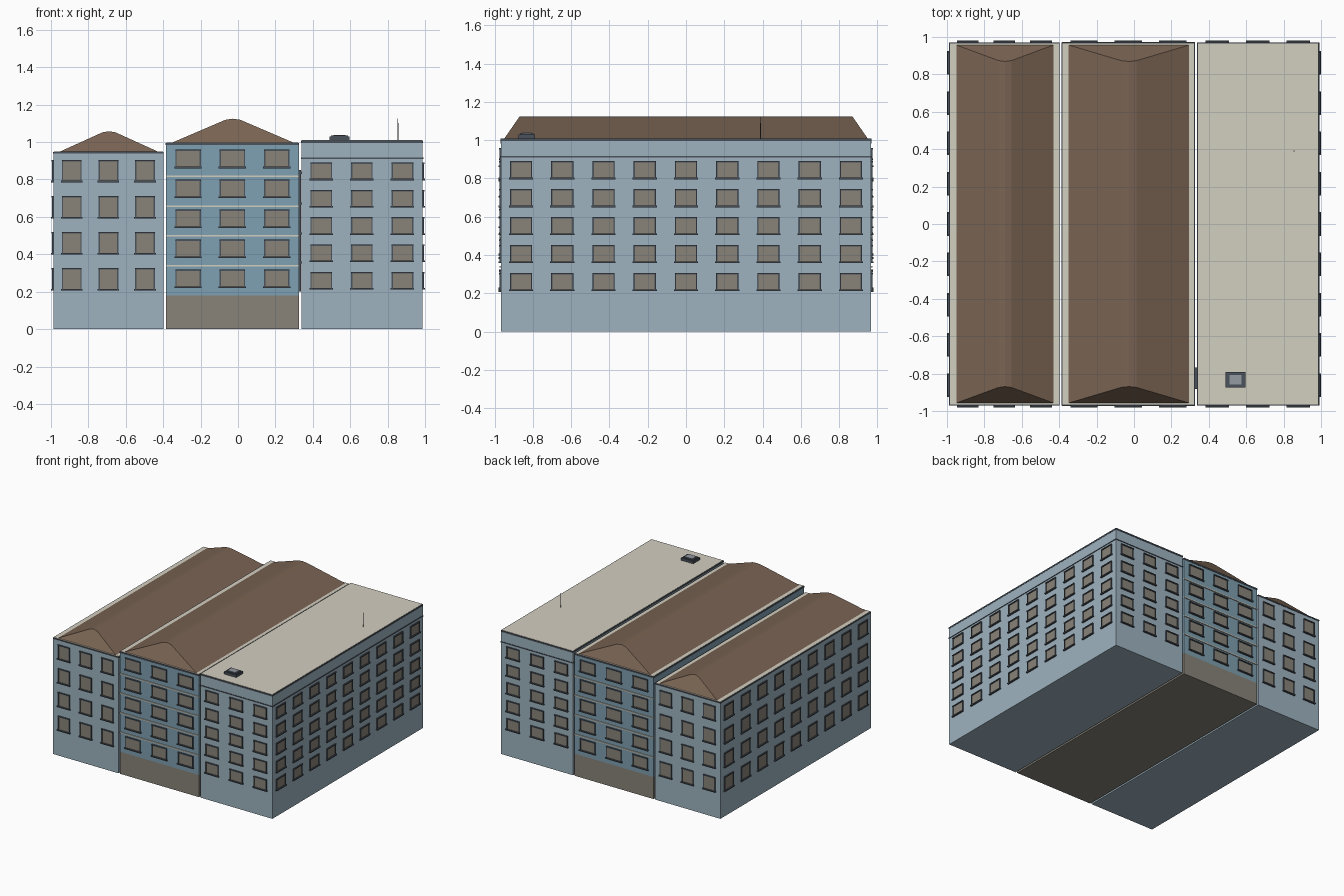
import bpy, bmesh
from mathutils import Matrix, Vector

if "Cube" in bpy.data.objects:
    bpy.data.objects.remove(bpy.data.objects["Cube"])

Y = 0.967  # half depth of every wall


def mat(name, r, g, b):
    m = bpy.data.materials.new(name)
    m.diffuse_color = (r, g, b, 1)
    m.use_nodes = True
    m.node_tree.nodes["Principled BSDF"].inputs["Base Color"].default_value = m.diffuse_color
    return m


BLUE = mat("pale_blue", .34, .45, .53)
TEAL = mat("mid_blue", .21, .35, .44)
ROOF = mat("brown_roof", .19, .125, .085)
CREAM = mat("cream", .65, .62, .53)
GREY = mat("warm_grey", .25, .23, .195)
DARK = mat("dark_slate", .07, .085, .105)
GLASS = mat("skylight_glass", .3, .32, .36)


def box(bm, x, y, z):
    """Add a box from (min, max) ranges."""
    size = [abs(r[1] - r[0]) for r in (x, y, z)]
    mid = Vector([(r[0] + r[1]) / 2 for r in (x, y, z)])
    bmesh.ops.create_cube(bm, size=1, matrix=Matrix.Translation(mid) @ Matrix.Diagonal((*size, 1)))


def finish(bm, name, material):
    bmesh.ops.recalc_face_normals(bm, faces=bm.faces)
    me = bpy.data.meshes.new(name)
    bm.to_mesh(me)
    bm.free()
    me.materials.append(material)
    ob = bpy.data.objects.new(name, me)
    bpy.context.collection.objects.link(ob)
    return ob


def part(name, material, *boxes):
    bm = bmesh.new()
    for b in boxes:
        box(bm, *b)
    return finish(bm, name, material)


def windows(name, facades, rows, h):
    """facades: (axis, wall position, outward sign, window centres, width)."""
    panes, frames = bmesh.new(), bmesh.new()
    for axis, pos, sign, centres, w in facades:
        def add(bm, u0, u1, z0, z1, out):
            u, d = (u0, u1), (pos - sign * .002, pos + sign * out)
            box(bm, *((u, d) if axis == 'y' else (d, u)), (z0, z1))
        for c in centres:
            for z in rows:
                a, b, lo, hi = c - w / 2, c + w / 2, z - h / 2, z + h / 2
                add(panes, a, b, lo, hi, .003)
                add(frames, a - .003, a + .004, lo, hi, .008)           # jambs
                add(frames, b - .004, b + .003, lo, hi, .008)
                add(frames, a - .003, b + .003, hi - .004, hi + .004, .010)  # lintel
                add(frames, a - .008, b + .008, lo - .006, lo + .003, .013)  # sill
    finish(panes, name + "_window_panes", GREY)
    finish(frames, name + "_window_frames", DARK)


def hip_roof(name, x0, x1, z0, z1, flat):
    """Long hipped roof with a softened ridge and steep sloping ends."""
    c = (x0 + x1) / 2
    prof = [(x0, z0), (c - flat, z1 - .006), (c, z1), (c + flat, z1 - .006), (x1, z0)]
    bm = bmesh.new()
    ends = []
    for s in (-1, 1):
        ends.append([bm.verts.new((x, s * (.957 - .088 * (z - z0) / (z1 - z0)), z)) for x, z in prof])
        bm.faces.new(ends[-1])
    for i in range(len(prof)):
        j = (i + 1) % len(prof)
        bm.faces.new((ends[0][i], ends[0][j], ends[1][j], ends[1][i]))
    finish(bm, name, ROOF)


def shell(name, x0, x1, z0, top, material, trim):
    """Walls, dark eaves trim and cream roof deck."""
    part(name + "_walls", material, ((x0, x1), (-Y, Y), (z0, top - trim)))
    part(name + "_eaves_trim", DARK, ((x0 - .002, x1 + .002), (-Y - .003, Y + .003), (top - trim, top - .002)))
    part(name + "_roof_deck", CREAM, ((x0 + .003, x1 - .003), (-Y + .002, Y - .002), (top - .004, top)))


def spread(mid, step, n):
    return [mid + step * (i - (n - 1) / 2) for i in range(n)]


def both(centres, w):
    return [('y', -Y, -1, centres, w), ('y', Y, 1, centres, w)]


SIDE = spread(0, .2155, 9)

# Left building: four storeys, hipped roof
shell("left_building", -.987, -.399, 0, .95, BLUE, .012)
hip_roof("left_roof", -.95, -.43, .95, 1.058, .035)
windows("left", both(spread(-.693, .196, 3), .10) + [('x', -.987, -1, SIDE, .11)],
        spread(.556, .193, 4), .11)

# Middle building: grey ground floor, string courses, taller hipped roof
part("middle_ground_floor", GREY, ((-.385, .325), (-Y, Y), (0, .18)))
shell("middle_building", -.385, .325, .18, .998, TEAL, .014)
hip_roof("middle_roof", -.35, .295, .998, 1.125, .04)
windows("middle", both(spread(-.03, .237, 3), .13), spread(.591, .16, 5), .09)
part("middle_string_courses", CREAM,
     *[((-.386, .326), (s * Y, s * (Y + .007)), (z - .004, z + .004))
       for z in spread(.578, .159, 4) for s in (-1, 1)])

# Right building: flat roof with a cornice
shell("right_building", .34, .987, 0, 1.01, BLUE, .014)
part("right_cornice", DARK, ((.338, .991), (-Y - .004, Y + .004), (.91, .917)))
windows("right", both(spread(.662, .217, 3), .11) + [('x', .987, 1, SIDE, .11)],
        spread(.552, .146, 5), .085)

# Roof fittings
part("skylight_frame", DARK, ((.488, .597), (-.875, -.79), (1.005, 1.03)),
     ((.497, .588), (-.867, -.798), (1.03, 1.036)))
part("skylight_glass", GLASS, ((.51, .575), (-.858, -.807), (1.03, 1.039)))
bm = bmesh.new()
bmesh.ops.create_cone(bm, cap_ends=True, segments=8, radius1=.003, radius2=.0015, depth=.12,
                      matrix=Matrix.Translation((.855, .39, 1.065)))
finish(bm, "antenna", DARK)

# Fire escape in the narrow gap
rails = [((.327, .338), (y, y + .006), (.2, .85)) for y in (-.88, -.776)]
rungs = [((.330, .336), (-.877, -.773), (.21 + i * .022, .214 + i * .022)) for i in range(29)]
landings = [((.325, .339), (-.882, -.768), (z, z + .012)) for z in (.35, .505, .665, .83)]
part("fire_escape", DARK, *rails, *rungs, *landings)
